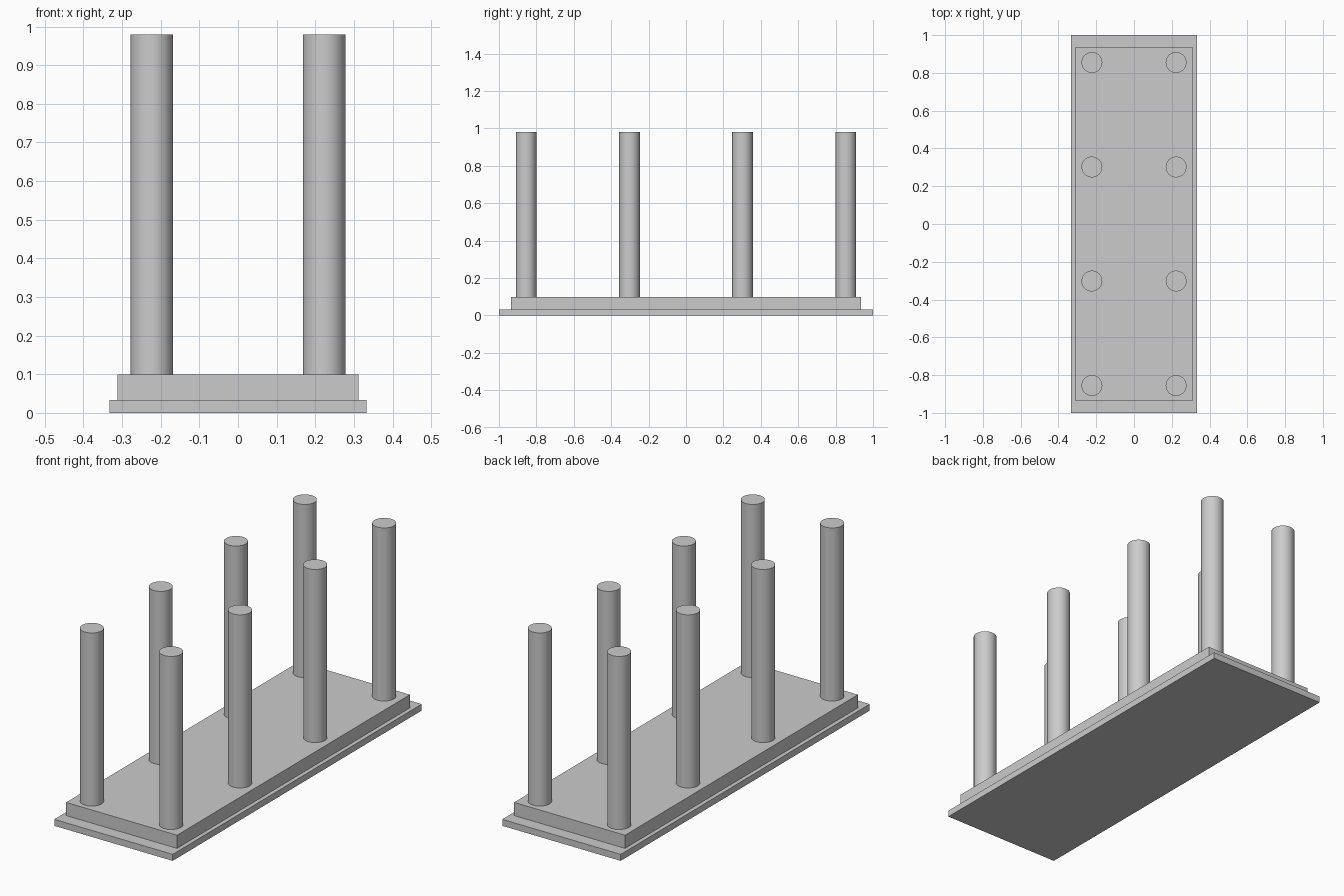
import bpy
import math

if "Cube" in bpy.data.objects:
    bpy.data.objects.remove(bpy.data.objects["Cube"])


def slab(name, width, depth, z0, z1):
    bpy.ops.mesh.primitive_cube_add(size=1, location=(0, 0, (z0 + z1) / 2))
    ob = bpy.context.object
    ob.name = name
    ob.scale = (width, depth, z1 - z0)
    bpy.ops.object.transform_apply(location=False, rotation=False, scale=True)


def column(name, x, y, radius, z0, z1):
    bpy.ops.mesh.primitive_cylinder_add(vertices=48, radius=radius, depth=z1 - z0,
                                        location=(x, y, (z0 + z1) / 2))
    bpy.context.object.name = name
    bpy.ops.object.shade_smooth_by_angle(angle=math.radians(30))


# Stepped base
slab("base_step_lower", 0.666, 2.0, 0.0, 0.033)
slab("base_step_upper", 0.624, 1.87, 0.033, 0.10)

# Two rows of four columns
for side, x in (("left", -0.223), ("right", 0.223)):
    for i, y in enumerate((-0.855, -0.302, 0.302, 0.855), 1):
        column(f"column_{side}_{i}", x, y, 0.055, 0.10, 0.98)
